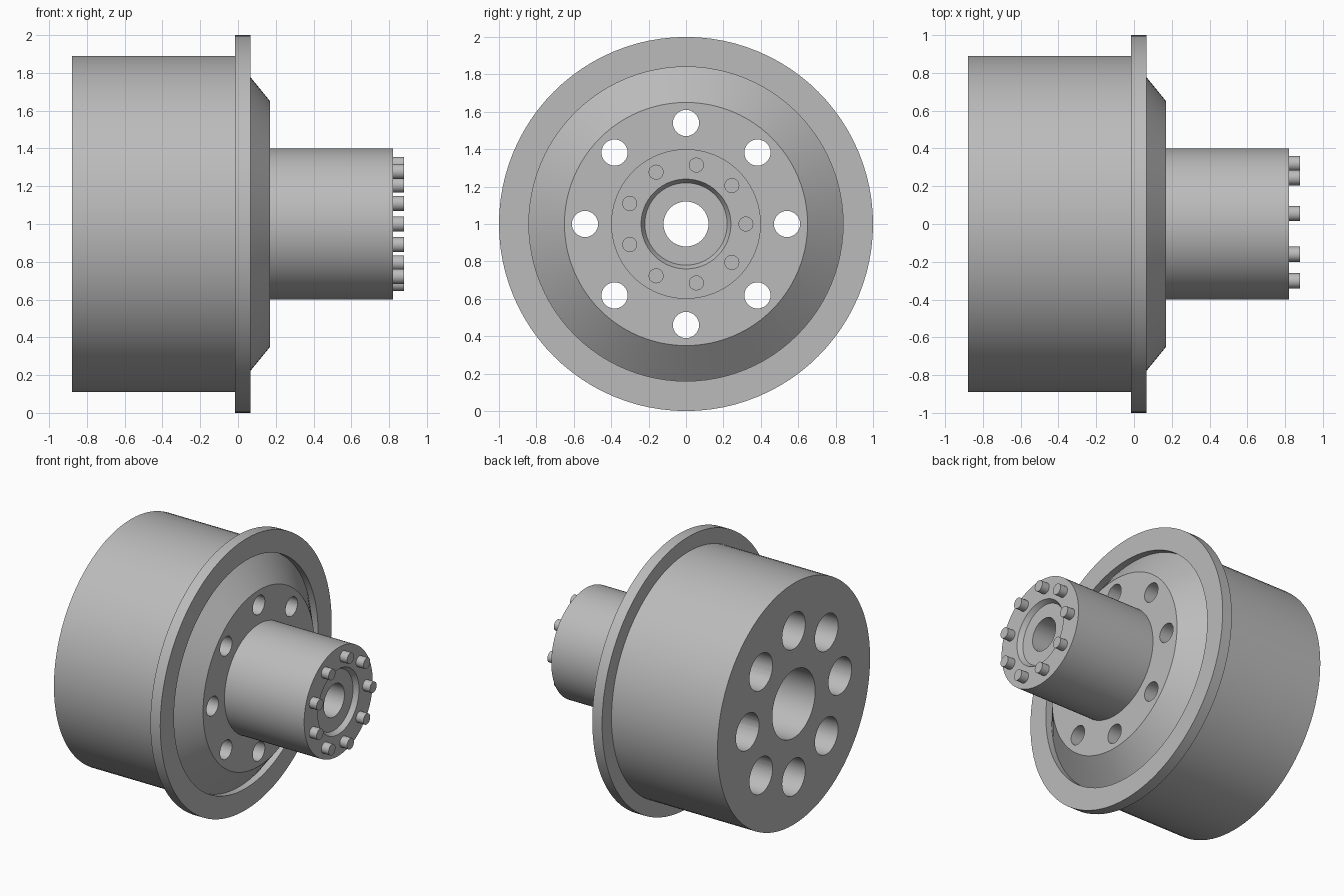
import bpy, math
from mathutils import Vector

cube = bpy.data.objects.get("Cube")
if cube:
    bpy.data.objects.remove(cube)

GREY = (0.5, 0.5, 0.5)
steel = bpy.data.materials.new("grey steel")
steel.use_nodes = True
steel.diffuse_color = (*GREY, 1)
steel.node_tree.nodes["Principled BSDF"].inputs["Base Color"].default_value = (*GREY, 1)


def lathe(name, profile, segments, spots=((0, 0),)):
    """Revolve a closed (x, radius) loop round the x axis at each (y, z) spot; radius 0 makes a pole."""
    verts, faces = [], []
    for y, z in spots:
        rings = []
        for x, r in profile:
            start, count = len(verts), segments if r > 0 else 1
            for i in range(count):
                a = math.tau * i / segments
                verts.append((x, y + r * math.cos(a), z + r * math.sin(a)))
            rings.append([start + i % count for i in range(segments)])
        for a, b in zip(rings, rings[1:] + rings[:1]):
            for i in range(segments):
                j = (i + 1) % segments
                face = list(dict.fromkeys((a[i], b[i], b[j], a[j])))
                if len(face) > 2:
                    faces.append(face)
    mesh = bpy.data.meshes.new(name)
    mesh.from_pydata(verts, [], faces)
    mesh.materials.append(steel)
    obj = bpy.data.objects.new(name, mesh)
    bpy.context.collection.objects.link(obj)
    # Make the normals point outward
    select(obj)
    bpy.ops.object.mode_set(mode='EDIT')
    bpy.ops.mesh.select_all(action='SELECT')
    bpy.ops.mesh.normals_make_consistent(inside=False)
    bpy.ops.object.mode_set(mode='OBJECT')
    return obj


def select(obj):
    bpy.ops.object.select_all(action='DESELECT')
    obj.select_set(True)
    bpy.context.view_layer.objects.active = obj


def circle(radius, count):
    """Evenly spaced (y, z) spots about the wheel axis."""
    return [(radius * math.cos(math.tau * i / count), 1 + radius * math.sin(math.tau * i / count))
            for i in range(count)]


def smooth(obj):
    select(obj)
    bpy.ops.object.shade_smooth_by_angle(angle=math.radians(25))


# Wheel: drum, flange, sloped web, hub and stepped bore
wheel = lathe("wheel_body", [
    (-0.88, 0.25), (-0.88, 0.89), (-0.015, 0.89), (-0.015, 1.0), (0.065, 1.0),
    (0.065, 0.84), (0.015, 0.84), (0.17, 0.65), (0.17, 0.4), (0.82, 0.4),
    (0.82, 0.24), (0.785, 0.22), (0.785, 0.12), (0.1, 0.12), (0.1, 0.25),
], 96, [(0, 1)])

# Stepped holes through the web, wide at the back and narrow at the front
cutter = lathe("hole_cutter", [
    (-1, 0), (-1, 0.135), (0, 0.135), (0, 0.07), (0.3, 0.07), (0.3, 0),
], 32, circle(0.54, 8))
cutter.hide_render = True
cut = wheel.modifiers.new("holes", 'BOOLEAN')
cut.operation = 'DIFFERENCE'
cut.solver = 'EXACT'
cut.object = cutter
select(wheel)
bpy.ops.object.modifier_apply(modifier=cut.name)
bpy.data.objects.remove(cutter)
smooth(wheel)

# Ring of bolts on the hub face
bolts = lathe("hub_bolts", [(0.81, 0), (0.81, 0.04), (0.88, 0.04), (0.88, 0)],
              24, circle(0.32, 9))
smooth(bolts)
